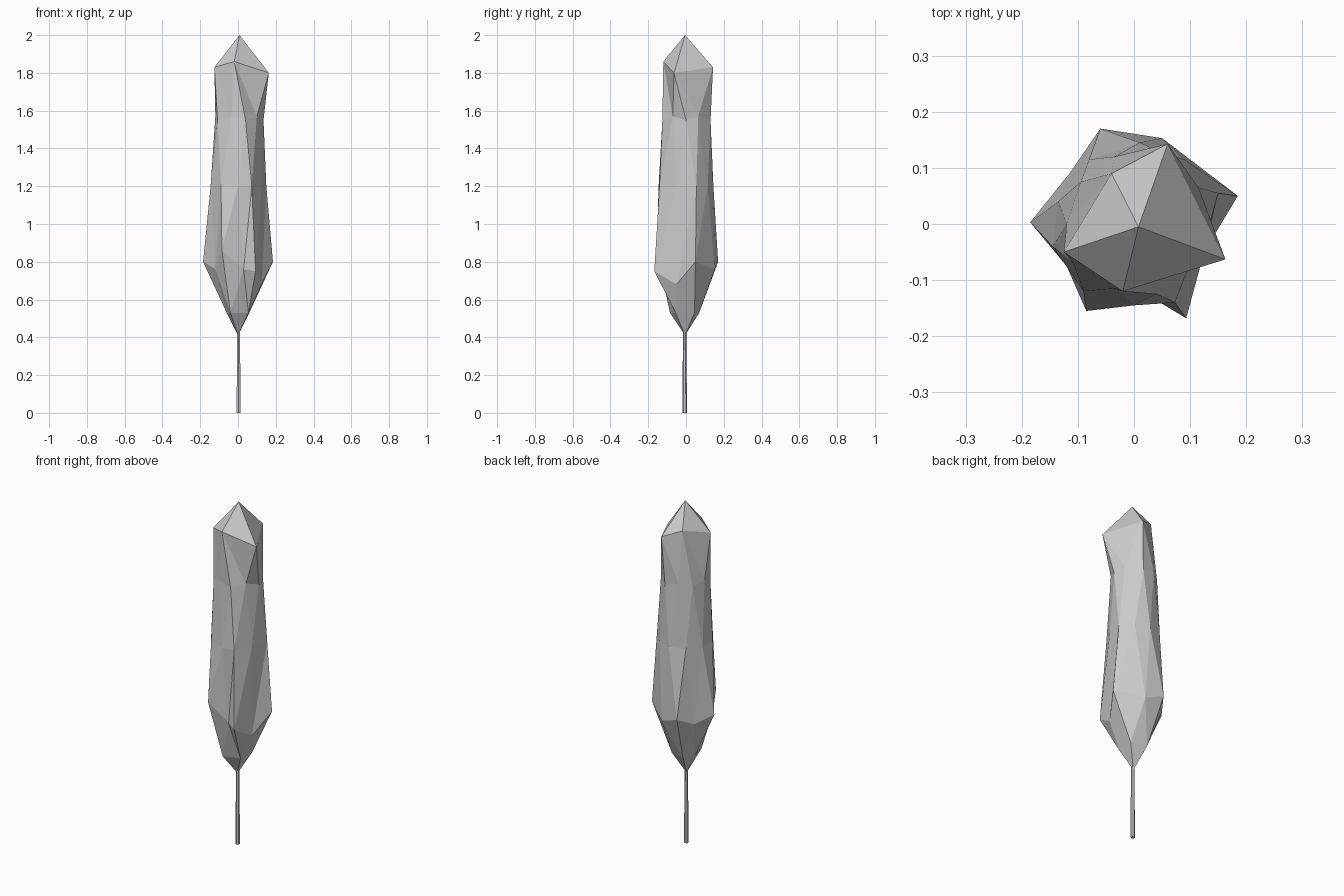
import bpy, bmesh, math

if "Cube" in bpy.data.objects:
    bpy.data.objects.remove(bpy.data.objects["Cube"])

# Crown: a two-level icosphere whose rings are pulled into an uneven tall shape.
# ring key = height on the unit sphere; value = height, then x,y going round from +x
RINGS = {
    0.9: (1.83, [(.163, -.063), (.06, .143), (-.04, .09), (-.125, -.05), (-.02, -.12)]),
    0.5: (1.57, [(.115, .065), (-.035, .12), (-.12, .0), (-.035, -.115), (.10, -.07)]),
    0.4: (1.55, [(.135, .0), (.045, .13), (-.095, .075), (-.108, -.07), (.04, -.125)]),
    0.0: (1.20, [(.15, .055), (.09, .115), (.01, .145), (-.08, .115), (-.135, .04),
                 (-.145, -.04), (-.09, -.12), (0, -.145), (.073, -.14), (.125, -.05)]),
    -0.4: (0.80, [(.185, .05), (-.06, .17), (-.185, .003), (-.085, -.155), (.093, -.168)]),
    -0.5: (0.76, [(.125, -.05), (.05, .153), (-.115, .09), (-.12, -.075), (.03, -.13)]),
    -0.9: (0.53, [(.06, .045), (-.03, .07), (-.06, .0), (-.04, -.085), (.055, -.055)]),
}
LIFT = {(0.9, 2): .04, (0.9, 4): .03, (0.9, 0): -.03, (-0.5, 0): -.08,
        (-0.4, 3): .06, (-0.4, 4): -.05}


def finish(bm, name):
    mesh = bpy.data.meshes.new(name)
    bmesh.ops.recalc_face_normals(bm, faces=bm.faces)
    bm.to_mesh(mesh)
    bm.free()
    bpy.context.collection.objects.link(bpy.data.objects.new(name, mesh))


def turn(v):
    return (math.atan2(v.co.y, v.co.x) + 0.1) % math.tau


bm = bmesh.new()
bmesh.ops.create_icosphere(bm, subdivisions=2, radius=1)
groups = {}
for v in bm.verts:
    groups.setdefault(round(v.co.z, 1), []).append(v)
for key, verts in groups.items():
    if abs(key) == 1:
        verts[0].co = (.008, -.005, 2.0) if key > 0 else (0, -.005, .41)
        continue
    z, points = RINGS[key]
    for i, (v, (x, y)) in enumerate(zip(sorted(verts, key=turn), points)):
        v.co = (x, y, z + LIFT.get((key, i), 0))
finish(bm, "crown")

# Trunk: a thin, slightly tapered six-sided post
bm = bmesh.new()
bmesh.ops.create_cone(bm, cap_ends=True, segments=6, radius1=.012, radius2=.009, depth=.46)
for v in bm.verts:
    v.co.z += .23
    v.co.x += .003
    v.co.y -= .007
finish(bm, "trunk")
